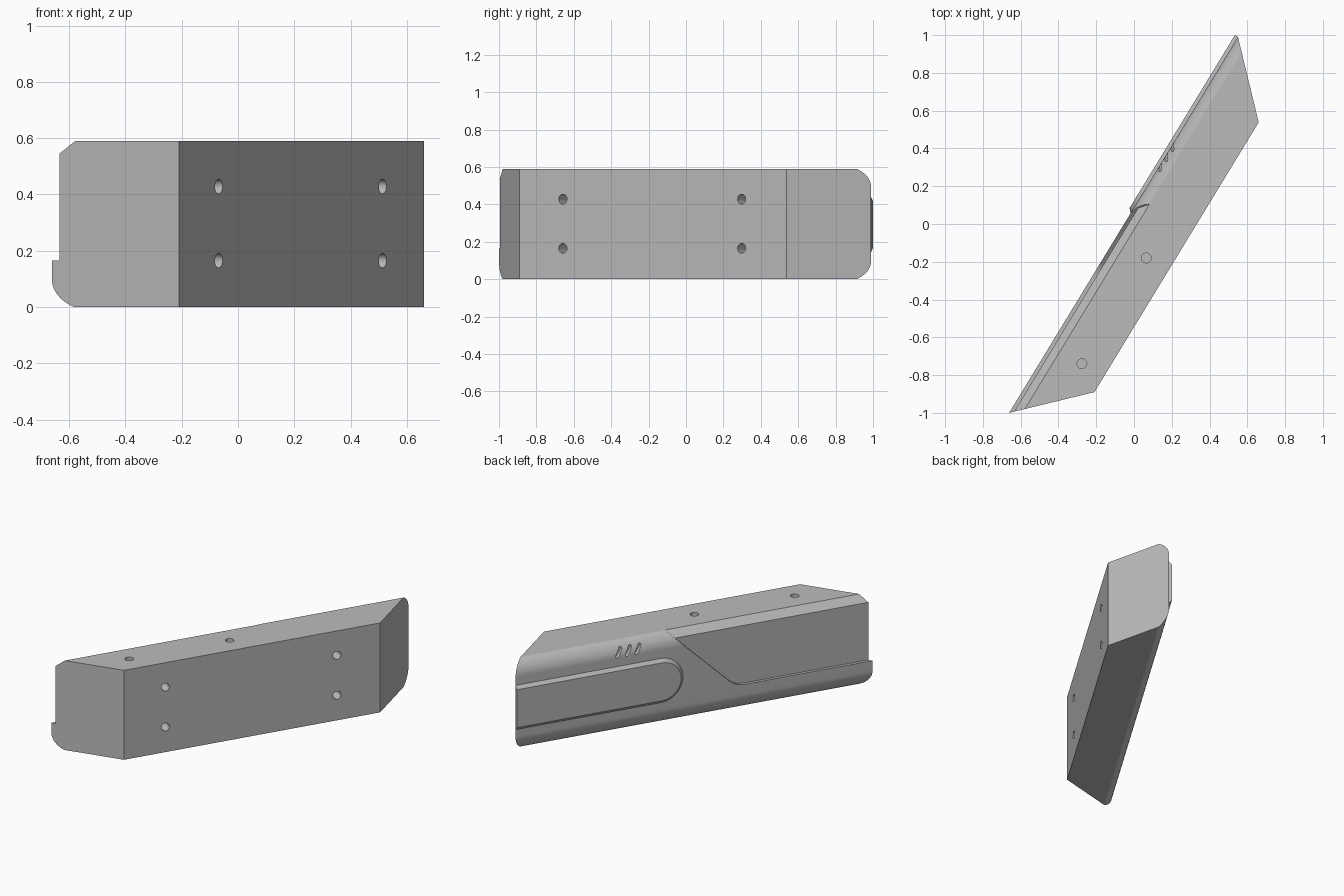
import bpy, bmesh
from math import sin, cos, asin, pi, atan2
from mathutils import Matrix, Vector

if "Cube" in bpy.data.objects:
    bpy.data.objects.remove(bpy.data.objects["Cube"], do_unlink=True)

# Local axes: s along the length, t towards the back, z up
TURN = Matrix.Rotation(atan2(0.854, 0.52), 4, 'Z')
HEIGHT, FRONT, BACK = 0.59, -0.284, 0.045

grey = bpy.data.materials.new("grey")
grey.use_nodes = True
colour = (0.5, 0.5, 0.5, 1)
grey.diffuse_color = colour
grey.node_tree.nodes["Principled BSDF"].inputs["Base Color"].default_value = colour


def loft(name, ring_a, ring_b):
    """Closed solid between two matching rings of (s, t, z) points."""
    bm = bmesh.new()
    a = [bm.verts.new(p) for p in ring_a]
    b = [bm.verts.new(p) for p in ring_b]
    bm.faces.new(a)
    bm.faces.new(b)
    for i in range(len(a)):
        j = (i + 1) % len(a)
        bm.faces.new((a[i], a[j], b[j], b[i]))
    bmesh.ops.recalc_face_normals(bm, faces=bm.faces)
    bm.transform(TURN)
    mesh = bpy.data.meshes.new(name)
    bm.to_mesh(mesh)
    bm.free()
    mesh.materials.append(grey)
    ob = bpy.data.objects.new(name, mesh)
    bpy.context.collection.objects.link(ob)
    return ob


def arc(cx, cy, r, start, end, n):
    return [(cx + r * cos(start + (end - start) * i / n),
             cy + r * sin(start + (end - start) * i / n)) for i in range(n + 1)]


def circle(cx, cy, r):
    return arc(cx, cy, r, 0, 2 * pi, 24)[:-1]


def cut(ob, cutter):
    cutter.hide_render = True
    mod = ob.modifiers.new(cutter.name, 'BOOLEAN')
    mod.operation = 'DIFFERENCE'
    mod.solver = 'EXACT'
    mod.object = cutter
    bpy.context.view_layer.update()
    graph = bpy.context.evaluated_depsgraph_get()
    mesh = bpy.data.meshes.new_from_object(ob.evaluated_get(graph))
    ob.modifiers.clear()
    ob.data = mesh
    bpy.data.objects.remove(cutter, do_unlink=True)


def back_prism(name, outline, inner, outer):
    """Solid from an (s, z) outline; inner depth may depend on z."""
    depth = inner if callable(inner) else (lambda z: inner)
    return loft(name, [(s, depth(z), z) for s, z in outline],
                [(s, outer, z) for s, z in outline])


def smooth(ob):
    bpy.ops.object.select_all(action='DESELECT')
    ob.select_set(True)
    bpy.context.view_layer.objects.active = ob
    bpy.ops.object.shade_smooth_by_angle(angle=0.3)


# Body: rounded back edges, mitred ends
radius, rise = 0.116, 0.10
sweep = asin(rise / radius)
lower = arc(BACK - radius, rise, radius, -sweep, 0, 10)
upper = [(t, HEIGHT - z) for t, z in reversed(lower)]
section = [(FRONT, 0)] + lower + upper + [(FRONT, HEIGHT)]
body = loft("body", [(-1.153 - t, t, z) for t, z in section],
            [(1.087 + t, t, z) for t, z in section])

# Shallow recess on the back with a diagonal end and a bevelled top edge
recess = [(-1.5, 0.165), (-0.36, 0.165), (-0.325, 0.17), (-0.295, 0.182),
          (-0.27, 0.2), (0.13, HEIGHT), (0.23, 0.69), (-1.5, 0.69)]
cut(body, back_prism("recess_cutter", recess, 0.0255, 1))
cut(body, back_prism("bevel_cutter", recess,
                     lambda z: 0.0255 + (0.545 - z) * 0.92, 1))

# Screw holes in the front face
for s in (-0.598, 0.521):
    for z in (0.165, 0.428):
        cut(body, back_prism("front_hole_cutter", circle(s, z, 0.026),
                             FRONT - 0.1, FRONT + 0.1))

# Holes in the top face
for s in (-0.775, -0.12):
    ring = circle(s, -0.149, 0.026)
    cut(body, loft("top_hole_cutter", [(a, b, HEIGHT - 0.1) for a, b in ring],
                   [(a, b, HEIGHT + 0.1) for a, b in ring]))

# Three slanted slots near the upper back edge
lean = Vector((-0.013, 0.022))
tilt = atan2(lean.y, lean.x)
for s in (0.33, 0.392, 0.455):
    top, low = Vector((s, 0.525)) + lean, Vector((s, 0.525)) - lean
    slot = (arc(top.x, top.y, 0.01, tilt - pi / 2, tilt + pi / 2, 8)
            + arc(low.x, low.y, 0.01, tilt + pi / 2, tilt + 3 * pi / 2, 8))
    cut(body, back_prism("slot_cutter", slot, 0.016, 0.2))
smooth(body)


# Raised back panel with a round nose and bevelled rim
def panel_outline(r):
    mid = HEIGHT / 2 - 0.003
    return ([(1.132, mid - r)] + arc(0.185, mid, r, -pi / 2, -3 * pi / 2, 24)
            + [(1.132, mid + r)])


panel = loft("raised_panel",
             [(s, BACK - 0.002, z) for s, z in panel_outline(0.148)],
             [(s, 0.064, z) for s, z in panel_outline(0.125)])
smooth(panel)
